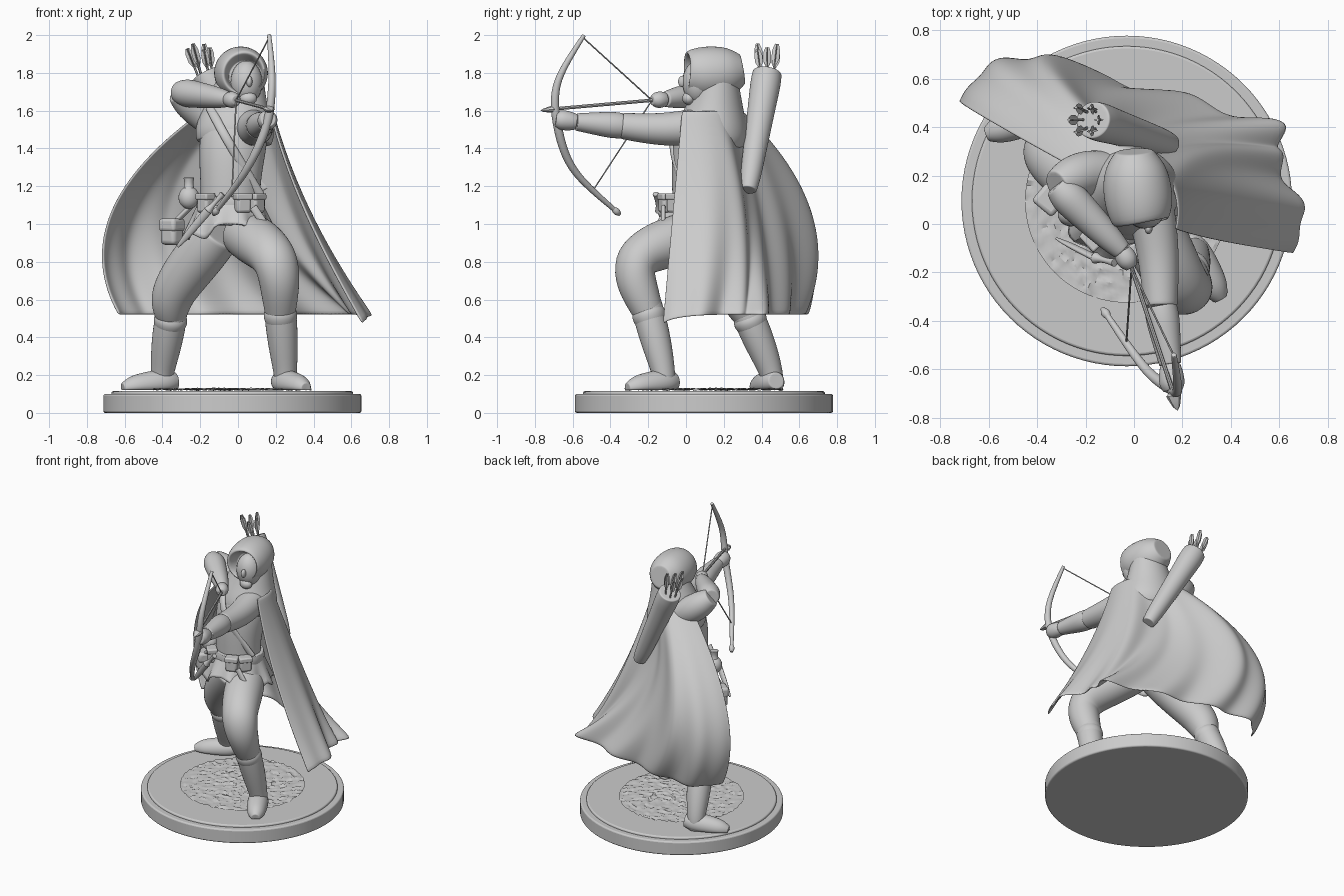
import bpy
import bmesh
from math import sin, cos, pi
from mathutils import Vector, noise

default_cube = bpy.data.objects.get("Cube")
if default_cube:
    bpy.data.objects.remove(default_cube, do_unlink=True)


def finish(name, bm, subdivisions=0, thickness=0):
    """Turn a bmesh into a smooth object with optional modifiers."""
    bmesh.ops.recalc_face_normals(bm, faces=bm.faces)
    mesh = bpy.data.meshes.new(name)
    bm.to_mesh(mesh)
    bm.free()
    for polygon in mesh.polygons:
        polygon.use_smooth = True
    obj = bpy.data.objects.new(name, mesh)
    bpy.context.collection.objects.link(obj)
    if thickness:
        solid = obj.modifiers.new("Thickness", "SOLIDIFY")
        solid.thickness = thickness
        solid.offset = 0
    if subdivisions:
        smooth = obj.modifiers.new("Smooth", "SUBSURF")
        smooth.levels = smooth.render_levels = subdivisions
    else:
        bpy.ops.object.select_all(action="DESELECT")
        obj.select_set(True)
        bpy.context.view_layer.objects.active = obj
        bpy.ops.object.shade_smooth_by_angle()


def spline(points, u):
    """Evaluate a smooth curve through evenly spaced points."""
    last = len(points) - 1
    i = min(int(u * last), last - 1)
    t = u * last - i
    before, start, end, after = [Vector(points[min(max(i + k, 0), last)]) for k in (-1, 0, 1, 2)]
    leave, arrive = (end - before) / 2, (after - start) / 2
    gap = end - start
    return start + leave * t + (gap * 3 - leave * 2 - arrive) * t**2 + (leave + arrive - gap * 2) * t**3


def tube(name, joints, radii, flat=1, sides=12, subdivisions=2):
    """Skin evenly spaced rings along the smooth curve through the joints."""
    bm = bmesh.new()
    last = len(radii) - 1
    centres = [spline(joints, i / last) for i in range(last + 1)]
    overall = (centres[-1] - centres[0]).normalized()
    reference = Vector((0, 1, 0)) if abs(overall.z) > .7 else Vector((0, 0, 1))
    rings = []
    for i, (centre, radius) in enumerate(zip(centres, radii)):
        tangent = (centres[min(i + 1, last)] - centres[max(i - 1, 0)]).normalized()
        if tangent.dot(overall) < 0:
            tangent.negate()
        across = reference.cross(tangent).normalized()
        depth = tangent.cross(across) * flat
        ring = []
        for k in range(sides):
            angle = 2 * pi * k / sides
            spot = centre + (across * cos(angle) + depth * sin(angle)) * radius
            spot.z = max(spot.z, GROUND)
            ring.append(bm.verts.new(spot))
        rings.append(ring)
    for low, high in zip(rings, rings[1:]):
        for k in range(sides):
            following = (k + 1) % sides
            bm.faces.new((low[k], low[following], high[following], high[k]))
    for ring, radius in ((rings[0], radii[0]), (rings[-1], radii[-1])):
        cap = bm.faces.new(ring)
        if subdivisions:
            bmesh.ops.inset_individual(bm, faces=[cap], thickness=radius * min(flat, 1) / 4)
    finish(name, bm, subdivisions)


def sheet(name, surface, columns, rows, thickness=0, subdivisions=0):
    """Build a grid from a function of u and v, both running from 0 to 1."""
    bm = bmesh.new()
    grid = [[bm.verts.new(surface(u / columns, v / rows)) for u in range(columns + 1)]
            for v in range(rows + 1)]
    for low, high in zip(grid, grid[1:]):
        for k in range(columns):
            bm.faces.new((low[k], low[k + 1], high[k + 1], high[k]))
    bmesh.ops.remove_doubles(bm, verts=bm.verts, dist=.0001)
    finish(name, bm, subdivisions, thickness)


def soften(obj, name, width):
    """Name a primitive and round its edges."""
    obj.name = name
    bevel = obj.modifiers.new("Bevel", "BEVEL")
    bevel.width = width
    bevel.segments = 3
    bpy.ops.object.shade_smooth_by_angle()


def disc(name, radius, height):
    location = BASE + Vector((0, 0, height / 2))
    bpy.ops.mesh.primitive_cylinder_add(vertices=96, radius=radius, depth=height, location=location)
    soften(bpy.context.object, name, .01)


def block(name, centre, size, turn):
    bpy.ops.mesh.primitive_cube_add(size=1, location=centre, rotation=(0, 0, turn))
    obj = bpy.context.object
    obj.scale = size
    bpy.ops.object.transform_apply(location=False, rotation=False)
    soften(obj, name, min(size) / 4)


def ball(name, centre, size):
    bpy.ops.mesh.primitive_uv_sphere_add(segments=24, ring_count=14, location=centre)
    bpy.context.object.name = name
    bpy.context.object.scale = size
    bpy.ops.object.shade_smooth()


# Round stepped base with a rough ground patch
BASE = Vector((-.03, .095, 0))
GROUND = .12
disc("base", .683, .1)
disc("base_step", .64, .115)


def rough_ground(u, v):
    spot = BASE + Vector((cos(2 * pi * u), sin(2 * pi * u), 0)) * .42 * v
    spot.z = GROUND + .005 + .012 * noise.noise(spot * 35)
    return spot


sheet("rough_ground", rough_ground, 120, 28)

# Legs: baggy trousers tucked into boots, feet flattened on the ground
hips = {"left": Vector((.03, .06, .95)), "right": Vector((-.1, .1, .96))}
knees = {"left": Vector((.2, -.27, .81)), "right": Vector((-.33, .27, .66))}
ankles = {"left": Vector((.25, -.12, .22)), "right": Vector((-.4, .45, .22))}
toes = {"left": Vector((.36, -.31, .13)), "right": Vector((-.61, .37, .13))}
cuff_heights = {"left": .47, "right": .35}
for side, hip in hips.items():
    knee, ankle, toe = knees[side], ankles[side], toes[side]
    cuff = knee.lerp(ankle, cuff_heights[side])
    sole = Vector((ankle.x, ankle.y, GROUND))
    heel = sole.lerp(toe, -.35)
    heel.z = .17
    tube(side + "_trouser", [hip, knee, cuff], [.13, .14, .135, .125, .115, .1, .085])
    tube(side + "_boot", [knee.lerp(cuff, .8), ankle, sole], [.085, .09, .08, .065, .06, .06, .06])
    tube(side + "_boot_fold", [knee.lerp(cuff, .95), cuff.lerp(ankle, .2)], [.085, .095, .09, .08])
    tube(side + "_foot", [heel, toe], [.045, .07, .075, .07, .06, .03])

# Tunic body, belt and ragged skirt
waist = Vector((-.04, .06, 1.11))
tube("tunic", [(-.04, .07, 1), (-.04, .06, 1.2), (-.03, .08, 1.4), (0, .13, 1.6)],
     [.17, .16, .16, .17, .18, .18, .1], flat=.85, sides=20)
rise = Vector((0, 0, .035))
tube("belt", [waist - rise, waist + rise], [.18, .185, .185, .18], flat=.88, sides=24)


def skirt(u, v):
    angle = 2 * pi * u
    radius = .165 + .075 * v + .015 * v * sin(9 * angle)
    front_slit = max(0, -sin(angle))**12
    drop = .16 + abs(sin(5 * angle)) / 30 - front_slit / 12
    return waist + Vector((radius * cos(angle), radius * .9 * sin(angle), -drop * v))


sheet("skirt", skirt, 72, 8, thickness=.012)
tube("chest_strap", [(-.15, .06, 1.62), (-.06, -.08, 1.45), (.12, 0, 1.15)], [.025] * 7, flat=.6)

# Belt pouches, satchel, flask, dagger and scabbard
for label, angle in (("front_pouch", -1.2), ("left_pouch", -.7), ("side_pouch", -2.4)):
    centre = waist + Vector((cos(angle), sin(angle), 0)) * .18
    block(label, centre, (.08, .06, .1), angle + pi / 2)
    block(label + "_flap", centre + rise, (.09, .07, .035), angle + pi / 2)
flask, satchel = Vector((-.26, .04, 1.14)), Vector((-.35, .1, .96))
ball("water_flask", flask, (.055, .05, .06))
tube("flask_neck", [flask + rise, flask + rise * 3], [.035, .022, .03])
block("satchel", satchel, (.1, .09, .14), -.7)
block("satchel_flap", satchel + rise, (.11, .1, .07), -.7)
tube("satchel_strap", [waist + Vector((-.17, 0, .02)), satchel + rise], [.025] * 4, flat=.6)
guard = Vector((-.16, -.14, 1.07))
tube("dagger_sheath", [guard, (-.32, -.06, .88)], [.024, .022, .02, .008], flat=.6)
tube("dagger_grip", [guard, (-.08, -.16, 1.16)], [.026, .012, .012, .018])
tube("scabbard", [(.08, -.12, 1.09), (.22, -.12, .88)], [.022, .022, .02, .008], flat=.6)

# Straight bow arm and bent drawing arm
left_elbow, left_wrist = Vector((.11, -.34, 1.52)), Vector((.15, -.58, 1.54))
grip = Vector((.16, -.69, 1.555))
tube("left_sleeve", [(.06, .12, 1.52), (.1, -.12, 1.5), left_elbow], [.1, .1, .09, .08, .072])
tube("left_bracer", [left_elbow, left_wrist], [.07, .074, .065, .055, .048])
tube("left_hand", [left_wrist, grip], [.042, .05, .055, .055, .04])
right_elbow, right_wrist = Vector((-.32, .16, 1.7)), Vector((-.05, -.11, 1.66))
nock = Vector((-.01, -.18, 1.655))
tube("right_sleeve", [(-.09, .2, 1.53), (-.2, .21, 1.6), right_elbow], [.1, .1, .1, .095, .065])
tube("right_forearm", [right_elbow, right_wrist], [.055, .08, .073, .065, .055, .042])
tube("right_hand", [right_wrist, nock], [.038, .046, .045, .025])

# Head, hood and shoulder mantle
ball("head", (.045, .065, 1.75), (.085, .085, .115))
ball("nose", (.06, -.02, 1.755), (.016, .022, .03))
ball("chin", (.055, .015, 1.665), (.045, .035, .035))
tube("hood", [(0, .3, 1.82), (.01, .17, 1.8), (.035, 0, 1.795), (.04, .06, 1.78)],
     [.08, .125, .145, .145, .12, .1, .09], sides=16)
tube("shoulder_mantle", [(-.02, .13, 1.43), (-.01, .15, 1.58), (.02, .17, 1.78)],
     [.2, .215, .2, .17, .14, .12], flat=.9, sides=20)

# Billowing cape lofted through collar arc, middle and hem curves
middle = [(.36, -.07), (.38, .1), (.3, .28), (.1, .35), (-.1, .48), (-.36, .65), (-.56, .6), (-.67, .47)]
hem = [(.66, -.12), (.7, .05), (.6, .25), (.6, .4), (.2, .52), (-.2, .61), (-.5, .62), (-.63, .47)]


def cape(u, v):
    angle = 2.8 * u - .3
    collar = Vector((.2 * cos(angle) - .02, .24 * sin(angle) + .05))
    plan = (collar * (1 - v) * (1 - 2 * v) + spline(middle, u) * 4 * v * (1 - v)
            + spline(hem, u) * v * (2 * v - 1))
    plan *= 1 + .045 * v * sin(pi * u) * sin(15 * pi * u)
    corner_dip = v**4 * (1 - u)**12 / 20
    return Vector((*plan, 1.6 - 1.08 * v - corner_dip))


sheet("cape", cape, 80, 24, thickness=.014, subdivisions=1)

# Quiver with spare arrows
bottom, mouth = Vector((.15, .33, 1.18)), Vector((-.17, .43, 1.8))
tube("quiver", [bottom, mouth], [.045, .055, .06, .065, .07, .075, .08, .085, .08])
for i in range(6):
    angle = i * pi / 3
    spread = Vector((cos(angle), sin(angle), 0)) * .035
    start = mouth + spread - rise
    end = start + spread * .7 + Vector((-.04, 0, .17 + .02 * sin(2 * i)))
    tube("spare_arrow", [start, end], [.006, .006], sides=6, subdivisions=0)
    middle_feather = start.lerp(end, .4)
    for flat, width in ((.15, .02), (6, .0035)):
        tube("fletching", [middle_feather, end], [width / 3, width, width, width / 2],
             flat=flat, sides=8, subdivisions=0)

# Bow, string and nocked arrow
limbs = [(.165, -.54, 2), (.18, -.68, 1.75), (.15, -.68, 1.52), (.04, -.59, 1.28), (-.13, -.35, 1.05)]
tube("bow", limbs, [.011 + .013 * sin(pi * i / 24) for i in range(25)], subdivisions=1)
tube("bow_tip", [spline(limbs, .95), limbs[-1]], [.012, .024, .008])
for label, place in (("upper_string", .02), ("lower_string", .85)):
    tube(label, [spline(limbs, place), nock], [.004, .004], sides=6, subdivisions=0)
neck, point = Vector((.16, -.69, 1.61)), Vector((.18, -.77, 1.6))
tube("arrow_shaft", [nock, neck], [.009, .009], sides=8, subdivisions=0)
tube("arrow_head", [neck, point], [.012, .032, .024, .015, .001], flat=.6, sides=8, subdivisions=0)
